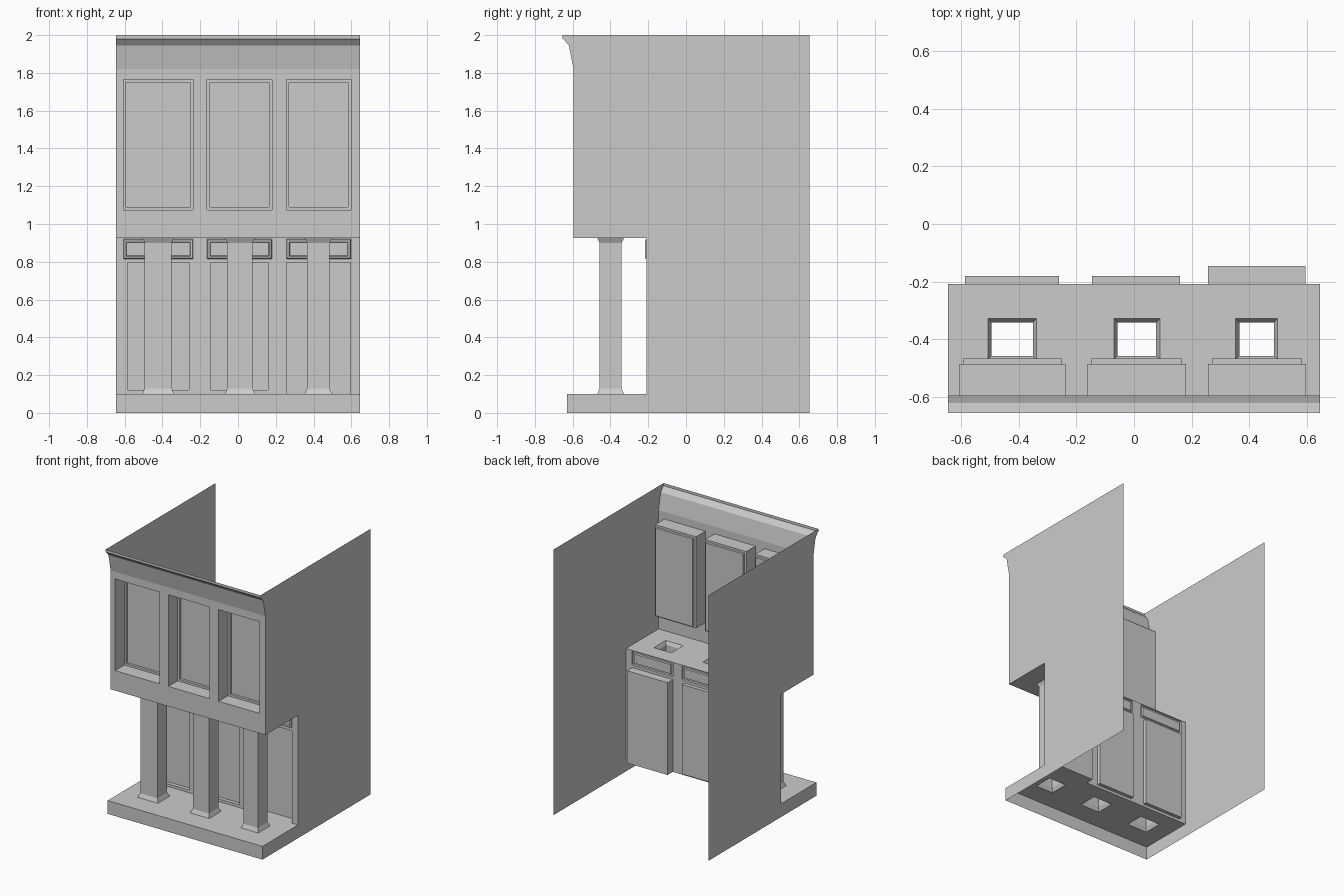
import bpy, bmesh

if "Cube" in bpy.data.objects:
    bpy.data.objects.remove(bpy.data.objects["Cube"])

W = 0.645            # half width
FRONT, REAR = -0.595, -0.208   # upper facade and recessed lower wall planes


def make(name, verts, faces):
    me = bpy.data.meshes.new(name)
    me.from_pydata(verts, [], faces)
    ob = bpy.data.objects.new(name, me)
    bpy.context.collection.objects.link(ob)
    return ob


def loft(name, rings, cap=False):
    """Join four-point rings one after the other; optionally close the last."""
    verts = [p for r in rings for p in r]
    faces = []
    for k in range(len(rings) - 1):
        for i in range(4):
            a, b = k * 4 + i, k * 4 + (i + 1) % 4
            faces.append((a, b, b + 4, a + 4))
    if cap:
        n = len(verts)
        faces.append((n - 4, n - 3, n - 2, n - 1))
    return make(name, verts, faces)


def sheet(name, u0, u1, v0, v1, holes, place, flip=False):
    """Flat sheet with rectangular holes (u0, u1, v0, v1)."""
    us = sorted({u0, u1} | {u for h in holes for u in h[:2]})
    vs = sorted({v0, v1} | {v for h in holes for v in h[2:]})
    verts = [place(u, v) for v in vs for u in us]
    n, faces = len(us), []
    for j in range(len(vs) - 1):
        for i in range(n - 1):
            cu, cv = (us[i] + us[i + 1]) / 2, (vs[j] + vs[j + 1]) / 2
            if any(h[0] < cu < h[1] and h[2] < cv < h[3] for h in holes):
                continue
            a = j * n + i
            f = (a, a + 1, a + n + 1, a + n)
            faces.append(f[::-1] if flip else f)
    return make(name, verts, faces)


def upright(r, y, d=0.0):
    x0, x1, z0, z1 = r
    return [(x0 + d, y, z0 + d), (x1 - d, y, z0 + d),
            (x1 - d, y, z1 - d), (x0 + d, y, z1 - d)]


def level(r, z, d=0.0):
    x0, x1, y0, y1 = r
    return [(x0 + d, y0 + d, z), (x1 - d, y0 + d, z),
            (x1 - d, y1 - d, z), (x0 + d, y1 - d, z)]


bays = [(-0.607, -0.237), (-0.163, 0.18), (0.256, 0.597)]
windows = [(a, b, 1.075, 1.765) for a, b in bays]
transoms = [(a, b, 0.815, 0.92) for a, b in bays]
doors = [(-0.586, -0.26, 0.12, 0.795, -0.18), (-0.145, 0.16, 0.12, 0.795, -0.18),
         (0.256, 0.595, 0.1, 0.795, -0.146)]
columns = [(-0.507, -0.338, -0.47, -0.328), (-0.07, 0.09, -0.47, -0.328),
           (0.352, 0.498, -0.47, -0.328)]

# Cornice profile (y, z), bottom to top
cornice = [(FRONT, 1.82), (-0.601, 1.85), (-0.608, 1.885), (-0.614, 1.915),
           (-0.62, 1.945), (-0.648, 1.978), (-0.655, 1.98), (-0.655, 2.0)]

# Upper facade and windows
sheet("upper_facade", -W, W, 0.925, 1.82, windows, lambda x, z: (x, FRONT, z))
for w in windows:
    loft("upper_window", [upright(w, FRONT), upright(w, -0.485),
                          upright(w, -0.485, 0.015), upright(w, -0.467, 0.015)], True)

# Cornice
cv = [(x, y, z) for y, z in cornice for x in (-W, W)]
co = make("cornice", cv, [(i, i + 1, i + 3, i + 2) for i in range(0, len(cv) - 2, 2)])
for p in co.data.polygons[:4]:
    p.use_smooth = True

# Lower wall with doors and raised transom frames
sheet("lower_wall", -W, W, 0.1, 0.925, transoms + [d[:4] for d in doors],
      lambda x, z: (x, REAR, z))
for d in doors:
    loft("door_recess", [upright(d[:4], REAR), upright(d[:4], d[4])], True)
for t in transoms:
    loft("transom", [upright(t, REAR), upright(t, -0.217, 0.004),
                     upright(t, -0.217, 0.014), upright(t, REAR, 0.018)], True)

# Porch floor, its front edge, and porch ceiling, open where columns meet them
sheet("porch_floor", -W, W, -0.63, REAR, columns, lambda x, y: (x, y, 0.1))
sheet("porch_ceiling", -W, W, FRONT, REAR, columns, lambda x, y: (x, y, 0.925), True)
sheet("porch_step", -W, W, 0.0, 0.1, [], lambda x, z: (x, -0.63, z))

# Hollow square columns with flared ends
for c in columns:
    loft("column", [level(c, 0.1), level(c, 0.13, 0.013),
                    level(c, 0.9, 0.013), level(c, 0.925)])

# Side walls follow the porch notch and cornice
outline = [(0.655, 0), (0.655, 2)] + cornice[::-1] + [
    (FRONT, 0.925), (REAR, 0.925), (REAR, 0.1), (-0.63, 0.1), (-0.63, 0)]
for s, side in ((-1, "left"), (1, "right")):
    idx = list(range(len(outline)))
    make(side + "_wall", [(s * W, y, z) for y, z in outline],
         [idx if s > 0 else idx[::-1]])
